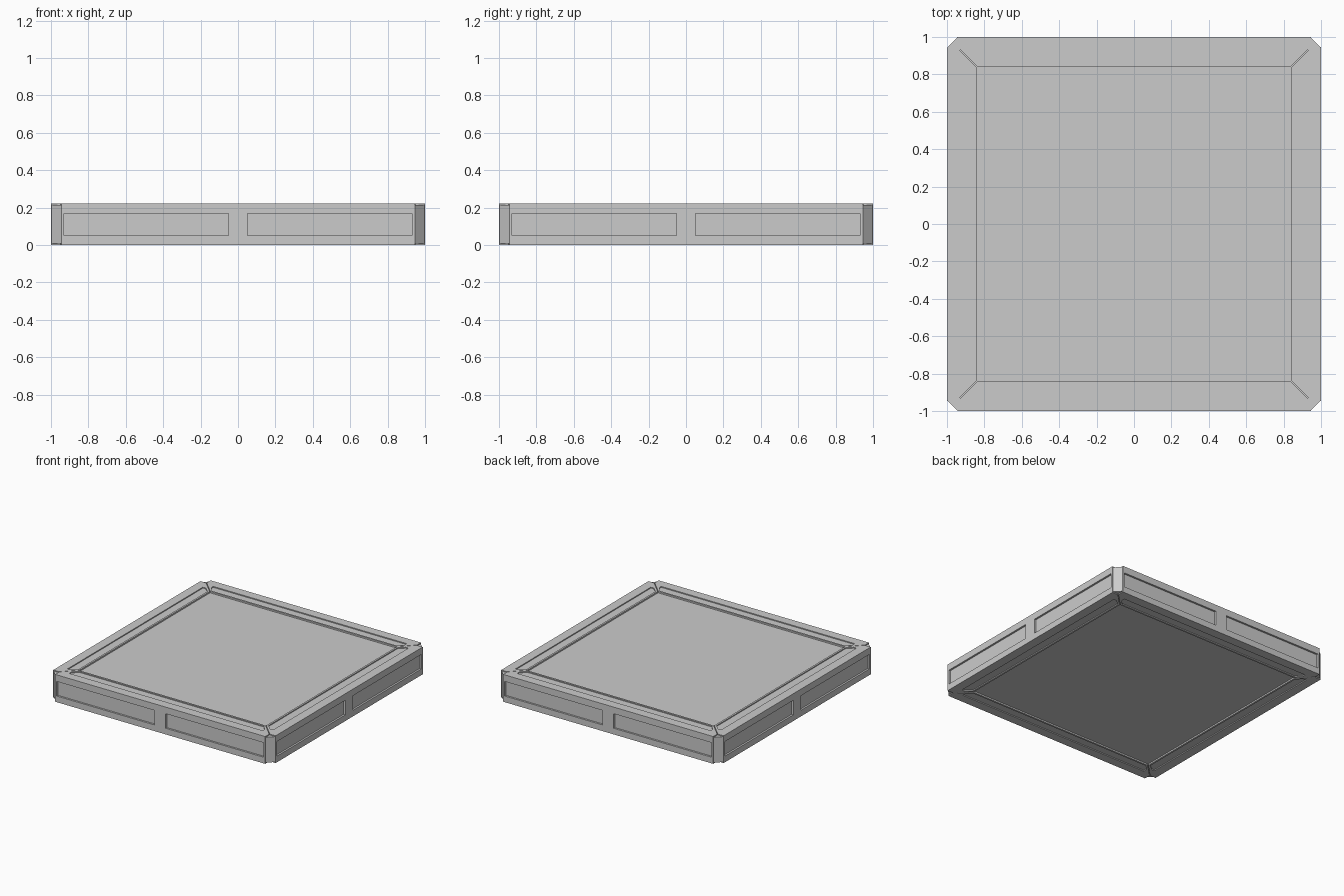
import bpy, bmesh, math

if "Cube" in bpy.data.objects:
    bpy.data.objects.remove(bpy.data.objects["Cube"])

H = 0.222      # total height
N = 0.945      # where the frame rails stop at each corner
IN = 0.84      # inner edge of the frame


def add_prism(bm, pts, z0, z1):
    """Extrude a plan outline between two heights."""
    lo = [bm.verts.new((x, y, z0)) for x, y in pts]
    hi = [bm.verts.new((x, y, z1)) for x, y in pts]
    n = len(pts)
    bm.faces.new(lo[::-1])
    bm.faces.new(hi)
    for i in range(n):
        j = (i + 1) % n
        bm.faces.new((lo[i], lo[j], hi[j], hi[i]))


def make_object(name, prisms):
    bm = bmesh.new()
    for p in prisms:
        add_prism(bm, *p)
    bmesh.ops.recalc_face_normals(bm, faces=bm.faces)
    me = bpy.data.meshes.new(name)
    bm.to_mesh(me)
    bm.free()
    ob = bpy.data.objects.new(name, me)
    bpy.context.collection.objects.link(ob)
    return ob


def rect(x0, x1, y0, y1):
    return [(x0, y0), (x1, y0), (x1, y1), (x0, y1)]


# Sunken centre slab
make_object("centre_slab", [(rect(-0.97, 0.97, -0.97, 0.97), 0.012, H - 0.012)])

# Front rail with mitred ends and a narrow seam at each mitre
g = 0.003
rail = make_object("frame_rail_1", [([
    (-N, -1), (N, -1), (N, -N - g), (IN - g, -IN), (-IN + g, -IN), (-N, -N - g)], 0, H)])

# Recesses: long top and bottom panels, two side panels around a middle tab
panel = [(-0.87, -0.925), (0.87, -0.925), (0.87, -0.90),
         (0.83, -0.855), (-0.83, -0.855), (-0.87, -0.90)]
cutter = make_object("recess_cutter", [
    (panel, H - 0.008, H + 0.05),
    (panel, -0.05, 0.008),
    (rect(-0.93, -0.05, -1.05, -0.985), 0.05, 0.168),
    (rect(0.05, 0.93, -1.05, -0.985), 0.05, 0.168)])
cutter.hide_render = True
mod = rail.modifiers.new("recesses", 'BOOLEAN')
mod.operation = 'DIFFERENCE'
mod.solver = 'EXACT'
mod.object = cutter
bpy.context.view_layer.update()
dg = bpy.context.evaluated_depsgraph_get()
mesh = bpy.data.meshes.new_from_object(rail.evaluated_get(dg))
rail.modifiers.clear()
rail.data = mesh
bpy.data.objects.remove(cutter)

# Chamfered corner post, slightly lower than the rails
c = 0.997
post = make_object("corner_post_1", [
    ([(0.93, -0.93), (N, -c), (c, -N)], 0.008, H - 0.008)])

# Repeat rails and posts around the square
for src, base in ((rail, "frame_rail"), (post, "corner_post")):
    for i in range(1, 4):
        ob = bpy.data.objects.new(f"{base}_{i + 1}", src.data)
        ob.rotation_euler.z = i * math.pi / 2
        bpy.context.collection.objects.link(ob)
